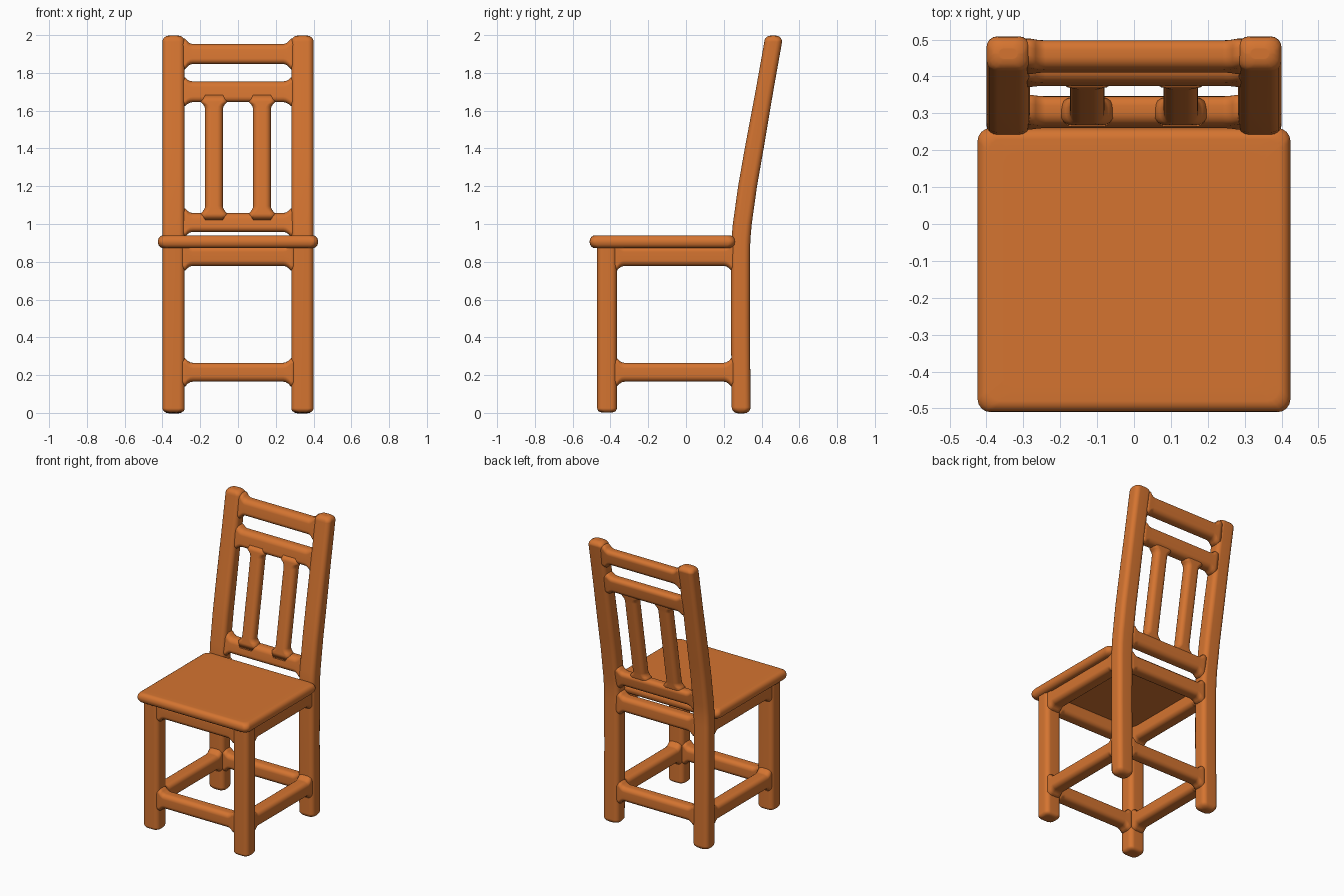
import bpy, bmesh, math

if "Cube" in bpy.data.objects:
    bpy.data.objects.remove(bpy.data.objects["Cube"])

wood = bpy.data.materials.new("orange wood")
wood.diffuse_color = (0.66, 0.175, 0.03, 1)
wood.use_nodes = True
wood.node_tree.nodes["Principled BSDF"].inputs["Base Color"].default_value = wood.diffuse_color


def rounded_rect(hu, hv, r, n=5):
    r = min(r, hu * 0.98, hv * 0.98)
    pts = []
    for k, (su, sv) in enumerate([(1, 1), (-1, 1), (-1, -1), (1, -1)]):
        for i in range(n):
            a = math.pi / 2 * (k + i / (n - 1))
            pts.append((su * (hu - r) + r * math.cos(a), sv * (hv - r) + r * math.sin(a)))
    return pts


def loft(name, axis, rings, mirror=False, shear=0.0):
    """rings: (t along axis, centre u, centre v, half u, half v, corner radius)"""
    bm = bmesh.new()
    loops = []
    for t, cu, cv, hu, hv, r in rings:
        loop = []
        for u, v in rounded_rect(hu, hv, r):
            U, V = cu + u + shear * v, cv + v
            co = {"X": (t, U, V), "Y": (U, t, V), "Z": (U, V, t)}[axis]
            loop.append(bm.verts.new(co))
        loops.append(loop)
    n = len(loops[0])
    for a, b in zip(loops, loops[1:]):
        for i in range(n):
            bm.faces.new((a[i], a[(i + 1) % n], b[(i + 1) % n], b[i]))
    bm.faces.new(loops[0])
    bm.faces.new(loops[-1])
    bmesh.ops.recalc_face_normals(bm, faces=bm.faces)
    for f in bm.faces:
        f.smooth = True
    me = bpy.data.meshes.new(name)
    bm.to_mesh(me)
    bm.free()
    me.materials.append(wood)
    ob = bpy.data.objects.new(name, me)
    bpy.context.collection.objects.link(ob)
    if mirror:
        ob.modifiers.new("mirror", "MIRROR").use_mirror_merge = False
    ob.modifiers.new("weighted", "WEIGHTED_NORMAL")
    return ob


def round_ends(rings, e):
    """Add shrinking rings so both ends of a loft are rounded over by e."""
    def cap(ring, s):
        t, cu, cv, hu, hv, r = ring
        out = []
        for i in range(1, 5):
            a = math.pi / 2 * i / 4
            d = e * (1 - math.cos(a))
            out.append((t + s * e * math.sin(a), cu, cv, hu - d, hv - d, r))
        t2, _, _, h1, h2, _ = out[-1]
        out.append((t2, cu, cv, h1 * 0.9, h2 * 0.9, r))
        return out
    return cap(rings[0], -1)[::-1] + rings + cap(rings[-1], 1)


def bar(name, axis, a, b, cu, cv, hu, hv, flare=0.025, fu=0.0, mirror=False, shear=0.0, bury=0.035):
    """Rail between joints a and b, flaring into its neighbours at the ends."""
    L, r = 0.04, 0.03
    f = [(i * L / 3, flare * (1 - i / 3) ** 2, fu * (1 - i / 3) ** 2) for i in range(4)]
    at = lambda t: (cu(t), cv) if callable(cu) else (cu, cv)
    yc = lambda t: (cu, cv(t)) if callable(cv) else (cu, cv)
    pos = yc if axis == "Z" else at
    ends = [(a - bury, flare, fu)] + [(a + d, x, y) for d, x, y in f]
    ends += [(b - d, x, y) for d, x, y in f[::-1]] + [(b + bury, flare, fu)]
    rings = [(t, *pos(t), hu + y, hv + x, r) for t, x, y in ends]
    return loft(name, axis, rings, mirror, shear)


# Centre line of the leaning back
KEYS = [(0, 0.292), (0.5, 0.288), (0.9, 0.289), (1.0, 0.298), (1.2, 0.326), (1.4, 0.361), (2.0, 0.468)]


def lean(z):
    for (z0, y0), (z1, y1) in zip(KEYS, KEYS[1:]):
        if z <= z1:
            return y0 + (y1 - y0) * (z - z0) / (z1 - z0)
    return KEYS[-1][1]


# Seat
E = 0.03
loft("seat", "Z", round_ends([(0.902, 0, -0.125, 0.424, 0.385, 0.035),
                              (0.910, 0, -0.125, 0.424, 0.385, 0.035)], E))

# Legs and back posts
loft("front_leg", "Z", round_ends([(z, 0.341, -0.418, 0.059, 0.052, 0.03)
                                   for z in (0.025, 0.45, 0.88)], 0.022), mirror=True)
zs = [0.03, 0.5, 0.85, 0.92, 0.96, 1.0, 1.1, 1.2, 1.3, 1.4, 1.7, 1.965]
loft("back_post", "Z", round_ends([(z, 0.341, lean(z), 0.059, 0.05 if z < 1.5 else 0.047, 0.03)
                                   for z in zs], 0.032), mirror=True)

# Stretchers and aprons on all four sides
for part, zc, hz in (("stretcher", 0.215, 0.05), ("apron", 0.83, 0.052)):
    bar("front_" + part, "X", -0.28, 0.28, -0.418, zc, 0.046, hz)
    bar("back_" + part, "X", -0.28, 0.28, 0.29, zc, 0.044, hz)
    bar("side_" + part, "Y", -0.366, 0.24, 0.341, zc, 0.05, hz, mirror=True)

# Back rails
for name, z, h, fl in (("lower_back_rail", 1.008, 0.05, 0.025),
                       ("middle_back_rail", 1.70, 0.055, 0.02),
                       ("top_back_rail", 1.90, 0.053, 0.028)):
    bar(name, "X", -0.28, 0.28, lean(z) + 0.004, z, 0.04, h, flare=fl, shear=0.16)

# Back slats
bar("back_slat", "Z", 1.055, 1.648, 0.127, lean, 0.047, 0.037,
    flare=0.0, fu=0.025, mirror=True)
